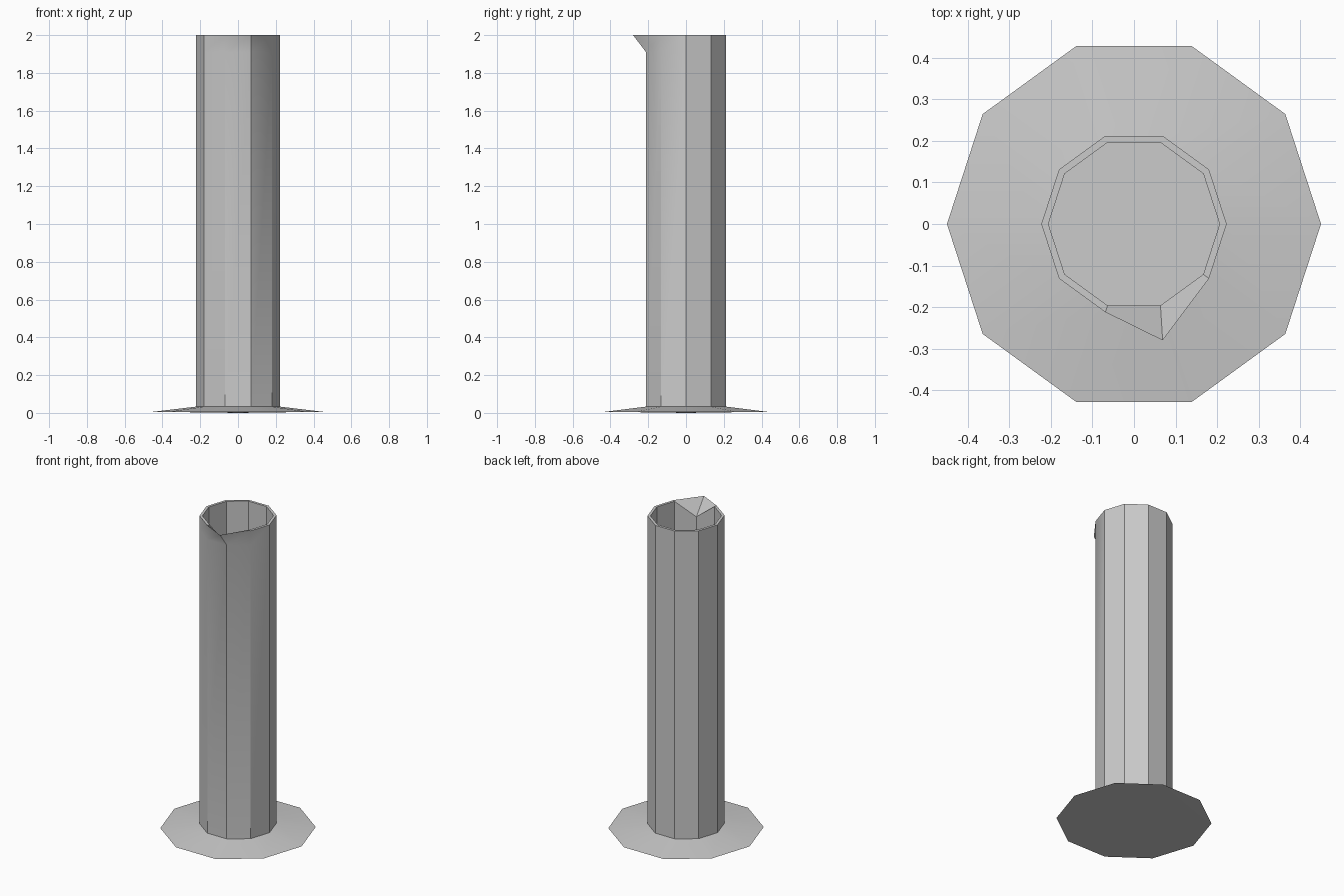
import bpy, bmesh, math

if "Cube" in bpy.data.objects:
    bpy.data.objects.remove(bpy.data.objects["Cube"])

SIDES = 10
SPOUT = 8  # corner pulled out into the pouring lip


def ring(bm, r, z):
    return [bm.verts.new((r * math.cos(math.tau * i / SIDES),
                          r * math.sin(math.tau * i / SIDES), z))
            for i in range(SIDES)]


def bridge(bm, a, b):
    for i in range(SIDES):
        j = (i + 1) % SIDES
        bm.faces.new((a[i], a[j], b[j], b[i]))


bm = bmesh.new()

# Profile: foot rim, tube wall, lip, inner wall, inner floor
profile = [(0.45, 0.006), (0.223, 0.033), (0.223, 1.91),
           (0.223, 2.0), (0.206, 2.0), (0.206, 0.033)]
rings = [ring(bm, r, z) for r, z in profile]
for a, b in zip(rings, rings[1:]):
    bridge(bm, a, b)

# Slightly conical underside and flat inner floor
centre = bm.verts.new((0, 0, 0))
for i in range(SIDES):
    bm.faces.new((rings[0][(i + 1) % SIDES], rings[0][i], centre))
bm.faces.new(rings[-1])

# Pouring spout: outer corner pulled forward, inner corner lowered
rings[3][SPOUT].co.y = -0.28
rings[4][SPOUT].co.z = 1.9

bmesh.ops.recalc_face_normals(bm, faces=bm.faces)
mesh = bpy.data.meshes.new("measuring_cylinder")
bm.to_mesh(mesh)
bm.free()
obj = bpy.data.objects.new("measuring_cylinder", mesh)
bpy.context.collection.objects.link(obj)

# Smooth shading with crisp corners
bpy.context.view_layer.objects.active = obj
obj.select_set(True)
bpy.ops.object.shade_smooth_by_angle(angle=math.radians(30))
